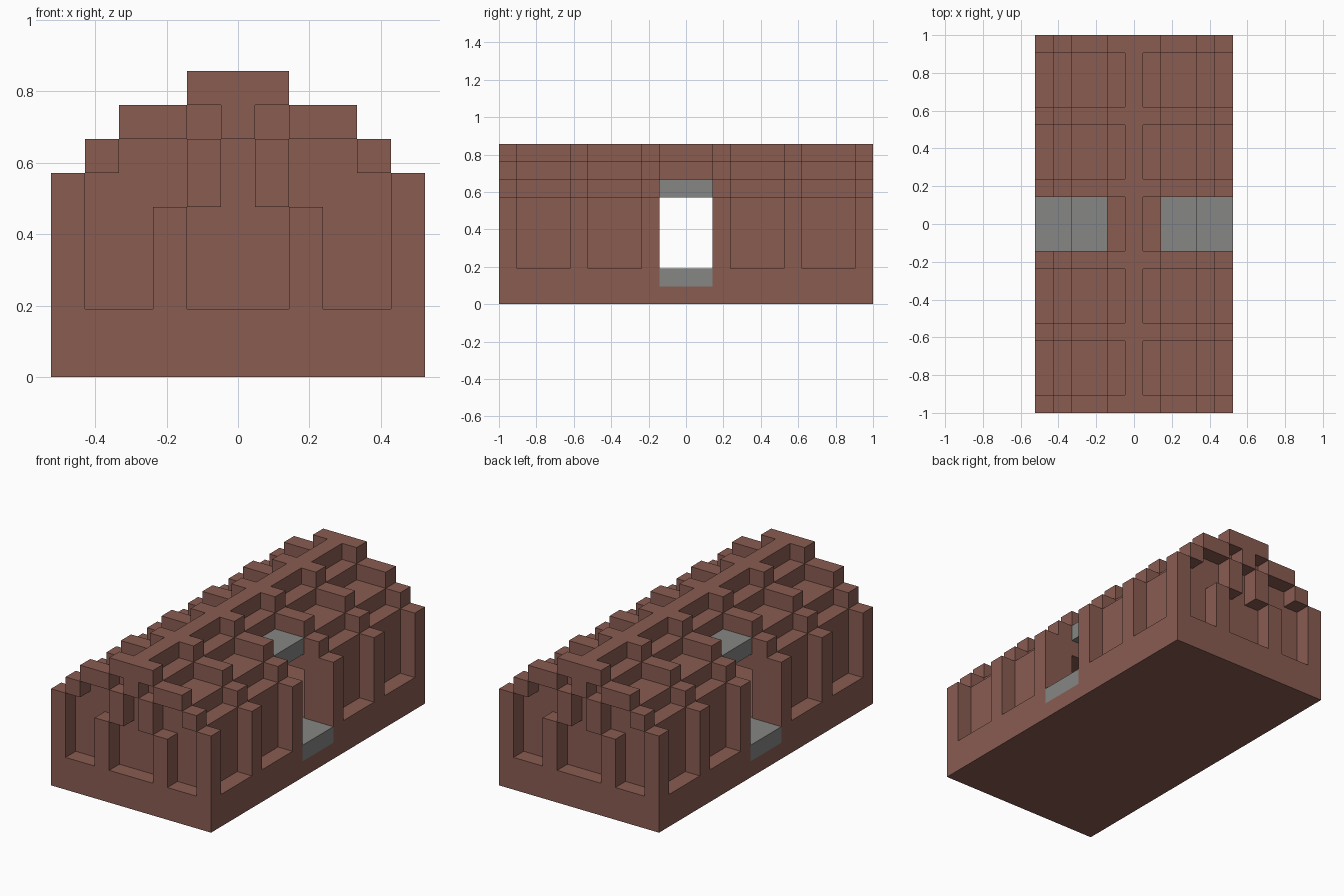
import bpy, bmesh
from mathutils import Vector

U = 2 / 21  # one building block


def material(name, rgb):
    m = bpy.data.materials.new(name)
    m.use_nodes = True
    colour = (*rgb, 1)
    m.diffuse_color = colour
    m.node_tree.nodes["Principled BSDF"].inputs["Base Color"].default_value = colour
    return m


def prism(bm, outline, start, end, along_x=False):
    """Extrude an outline (across, z) along y, or along x."""
    def place(a, z, t):
        return Vector((t, a, z) if along_x else (a, t, z)) * U
    face = bm.faces.new([bm.verts.new(place(a, z, start)) for a, z in outline])
    grown = bmesh.ops.extrude_face_region(bm, geom=[face])
    step = place(0, 0, end - start)
    bmesh.ops.translate(bm, vec=step,
                        verts=[v for v in grown["geom"] if isinstance(v, bmesh.types.BMVert)])


def rect(a0, a1, z0, z1):
    return [(a0, z0), (a1, z0), (a1, z1), (a0, z1)]


def mirrored(half):
    """Right half of an outline, listed bottom to top, made whole."""
    return half + [(-x, z) for x, z in reversed(half)]


def make(name, mat, prisms):
    bm = bmesh.new()
    for p in prisms:
        prism(bm, *p)
    bmesh.ops.recalc_face_normals(bm, faces=bm.faces)
    mesh = bpy.data.meshes.new(name)
    bm.to_mesh(mesh)
    bm.free()
    mesh.materials.append(mat)
    obj = bpy.data.objects.new(name, mesh)
    bpy.context.collection.objects.link(obj)


def both_ends(outline, start, end):
    return [(outline, start, end), (outline, -end, -start)]


if "Cube" in bpy.data.objects:
    bpy.data.objects.remove(bpy.data.objects["Cube"])

brown = material("reddish brown", (0.25, 0.107, 0.083))
grey = material("stone grey", (0.238, 0.238, 0.235))

# Stepped cross-sections
hall = [(-3.5, 2), (-3.5, 5), (3.5, 5), (3.5, 2)]
rib = mirrored([(5.5, 2), (5.5, 6), (4.5, 6), (4.5, 7),
                (3.5, 7), (3.5, 8), (1.5, 8), (1.5, 9)])
top = [(1.5, 7), (1.5, 8), (0.5, 8), (0.5, 9)]
wall = mirrored([(4.5, 2), (4.5, 6), (3.5, 6), (3.5, 7)] + top)

# Base with a slot for the passage floor
base = mirrored([(10.5, 0), (10.5, 2), (1.5, 2), (1.5, 1)])
make("base", brown, [(base, -5.5, 5.5, True)])
make("passage_floor", grey, [(rect(-1.5, 1.5, 1, 2), -5.5, 5.5, True)])

# Ribs beside the passage and halfway along each wing
make("ribs", brown, both_ends(rib + hall, 1.5, 2.5) + both_ends(rib + hall, 5.5, 6.5))

# Recessed walls and roof between the ribs
make("bays", brown, both_ends(wall + hall, 2.5, 5.5) + both_ends(wall + hall, 6.5, 8.5))
make("end_walls", brown, both_ends(wall, 8.5, 9.5))

# Passage roof
make("passage_roof", grey, [(rect(-3.5, 3.5, 6, 7), -1.5, 1.5)])
make("passage_ridge", brown, [(mirrored(top), -1.5, 1.5)])

# Raised stepped frames on both ends: outer gable, inner arch, keystone
frame = []
for x0, x1, z0, z1 in [(4.5, 5.5, 2, 6), (3.5, 4.5, 6, 7), (1.5, 3.5, 7, 8),
                       (1.5, 2.5, 2, 5), (0.5, 1.5, 5, 7)]:
    for outline in (rect(x0, x1, z0, z1), rect(-x1, -x0, z0, z1)):
        frame += both_ends(outline, 9.5, 10.5)
keystone = mirrored([(0.5, 7), (0.5, 8), (1.5, 8), (1.5, 9)])
make("end_frames", brown, frame + both_ends(keystone, 9.5, 10.5))
